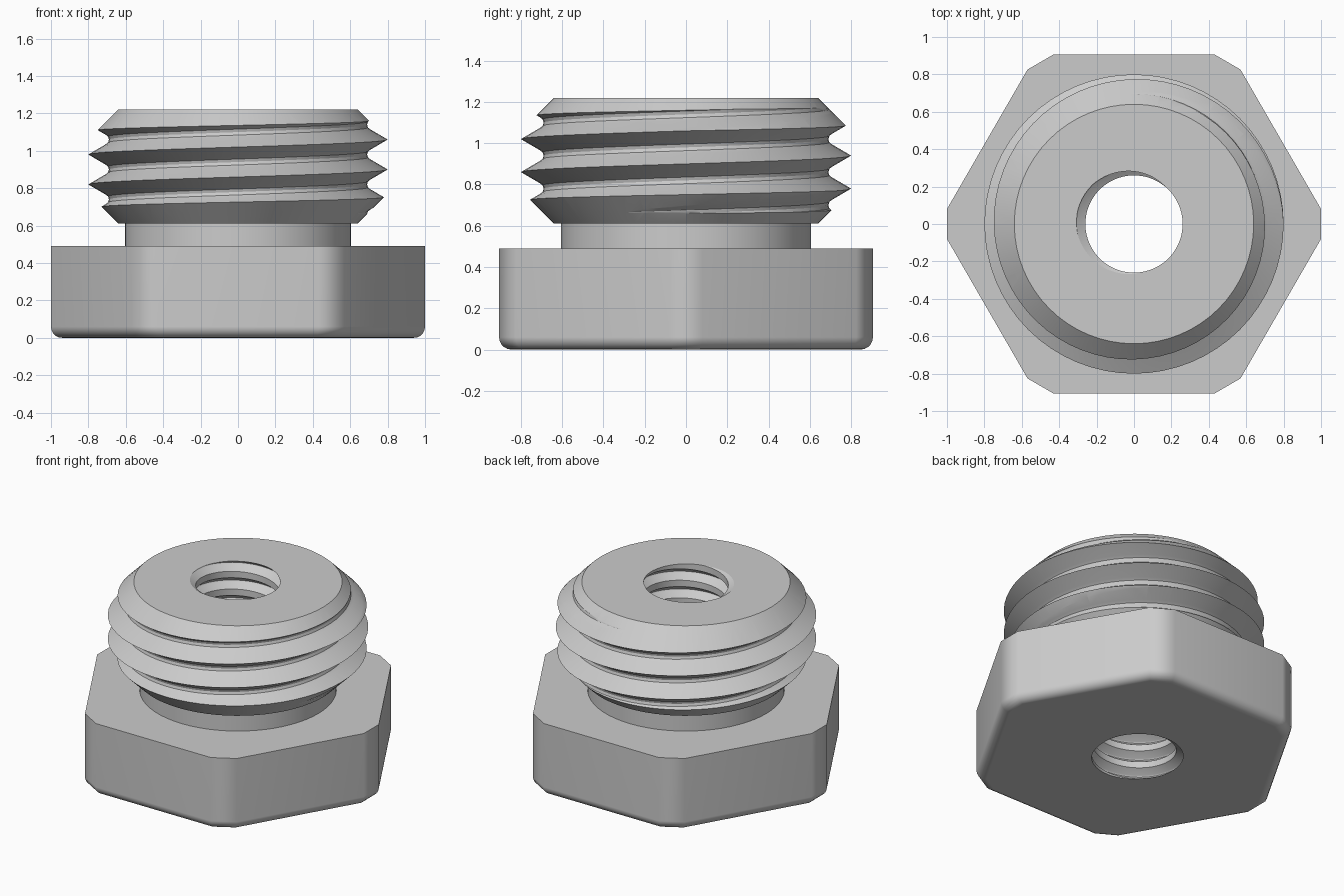
import bpy, bmesh
from math import pi, sin, cos, radians, hypot, atan2

cube = bpy.data.objects.get("Cube")
if cube:
    bpy.data.objects.remove(cube, do_unlink=True)

SEGMENTS = 64
HEAD_TOP, COLLAR_BASE, TOP = 0.49, 0.61, 1.22

steel = bpy.data.materials.new("grey_metal")
steel.use_nodes = True
steel.diffuse_color = (0.6, 0.6, 0.6, 1)
steel.node_tree.nodes["Principled BSDF"].inputs["Base Color"].default_value = (0.6, 0.6, 0.6, 1)


def make_object(name, bm):
    bmesh.ops.recalc_face_normals(bm, faces=bm.faces)
    mesh = bpy.data.meshes.new(name)
    bm.to_mesh(mesh)
    bm.free()
    mesh.materials.append(steel)
    obj = bpy.data.objects.new(name, mesh)
    bpy.context.collection.objects.link(obj)
    return obj


def lathe(name, profile):
    """Closed solid of revolution from (radius, height) points."""
    bm = bmesh.new()
    rings = [[bm.verts.new((r * cos(2 * pi * s / SEGMENTS), r * sin(2 * pi * s / SEGMENTS), z))
              for s in range(SEGMENTS)] for r, z in profile]
    for low, high in zip(rings, rings[1:]):
        for s in range(SEGMENTS):
            t = (s + 1) % SEGMENTS
            bm.faces.new((low[s], low[t], high[t], high[s]))
    bm.faces.new(rings[0])
    bm.faces.new(rings[-1])
    return make_object(name, bm)


def threaded_rod(name, profile, pitch, start, turns, start_angle=0.0):
    """Right-handed solid screw; profile is (radius, fraction of pitch) over one pitch."""
    bm = bmesh.new()
    steps, k = SEGMENTS * turns, len(profile)
    grid = []
    for s in range(steps + 1):
        a = start_angle + 2 * pi * s / SEGMENTS
        lift = start + pitch * s / SEGMENTS
        grid.append([bm.verts.new((r * cos(a), r * sin(a), lift + pitch * f)) for r, f in profile])
    for s in range(steps):
        for j in range(k):
            if j < k - 1:
                upper, lower_next = grid[s][j + 1], grid[s + 1][j + 1]
            elif s + 1 + SEGMENTS <= steps:
                upper, lower_next = grid[s + SEGMENTS][0], grid[s + 1 + SEGMENTS][0]
            else:
                continue
            bm.faces.new((grid[s][j], grid[s + 1][j], lower_next, upper))
    # Close both helical ends with fans
    middle = start + pitch * (turns + 1) / 2
    border = [e for e in bm.edges if e.is_boundary]
    for below in (True, False):
        loop = [e for e in border if (sum(v.co.z for v in e.verts) / 2 < middle) == below]
        height = sum(e.verts[0].co.z for e in loop) / len(loop)
        hub = bm.verts.new((0, 0, height))
        for e in loop:
            bm.faces.new((e.verts[0], e.verts[1], hub))
    return make_object(name, bm)


def boolean(obj, tool, operation):
    tool.hide_render = True
    mod = obj.modifiers.new(operation.title(), 'BOOLEAN')
    mod.operation, mod.object, mod.solver = operation, tool, 'EXACT'


def bake(obj):
    """Apply all modifiers of the object."""
    graph = bpy.context.evaluated_depsgraph_get()
    mesh = bpy.data.meshes.new_from_object(obj.evaluated_get(graph))
    obj.modifiers.clear()
    obj.data = mesh


# Hexagonal head with cut corners and a rounded lower rim
bm = bmesh.new()
radius, half_cut = hypot(1.0, 0.08), atan2(0.08, 1.0)
outline = [bm.verts.new((radius * cos(k * pi / 3 + d), radius * sin(k * pi / 3 + d), 0))
           for k in range(6) for d in (-half_cut, half_cut)]
base = bm.faces.new(outline)
extruded = bmesh.ops.extrude_face_region(bm, geom=[base], use_keep_orig=True)
for v in extruded["geom"]:
    if isinstance(v, bmesh.types.BMVert):
        v.co.z = HEAD_TOP
rim = [e for e in bm.edges if all(v.co.z < 0.01 for v in e.verts)]
bmesh.ops.recalc_face_normals(bm, faces=bm.faces)
bmesh.ops.bevel(bm, geom=rim, offset=0.06, segments=5, profile=0.5, affect='EDGES')
head = make_object("hex_head", bm)

# Plain neck
neck = lathe("neck", [(0.605, HEAD_TOP), (0.605, COLLAR_BASE)])

# Threaded collar: endless screw trimmed by a body with coned ends
crest_thread = [(0.80, 0.0), (0.712, 0.32), (0.695, 0.40), (0.69, 0.5), (0.695, 0.60), (0.712, 0.68)]
collar = threaded_rod("threaded_collar", crest_thread, pitch=0.16, start=0.26, turns=8)
envelope = lathe("collar_envelope", [(0.64, COLLAR_BASE), (0.85, COLLAR_BASE + 0.21),
                                     (0.85, TOP - 0.21), (0.64, TOP)])
boolean(collar, envelope, 'INTERSECT')

# Threaded bore through every part
bore_thread = [(0.31, 0.0), (0.305, 0.08), (0.26, 0.32), (0.26, 0.68), (0.305, 0.92)]
bore = threaded_rod("bore_cutter", bore_thread, pitch=0.12, start=-0.34, turns=15,
                    start_angle=radians(165))
for part in (head, neck, collar):
    boolean(part, bore, 'DIFFERENCE')
    bake(part)
for helper in (envelope, bore):
    bpy.data.objects.remove(helper, do_unlink=True)

# Smooth shading that keeps the hard edges
for part, angle in ((head, 35), (neck, 30), (collar, 30)):
    bpy.ops.object.select_all(action='DESELECT')
    part.select_set(True)
    bpy.context.view_layer.objects.active = part
    bpy.ops.object.shade_smooth_by_angle(angle=radians(angle))
    weighted = part.modifiers.new("Weighted normals", 'WEIGHTED_NORMAL')
    weighted.keep_sharp = True
